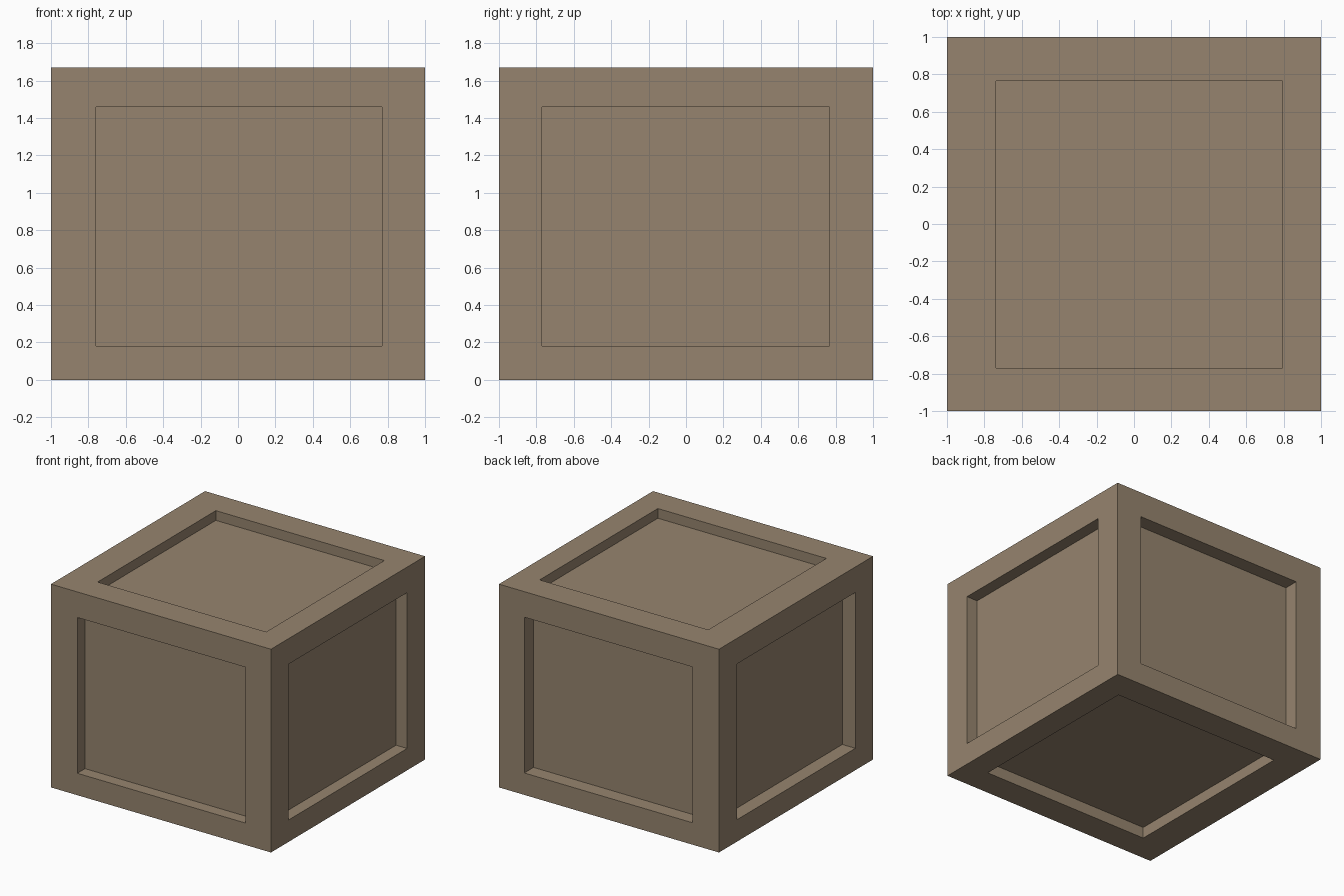
import bpy, bmesh
from mathutils import Vector

if "Cube" in bpy.data.objects:
    bpy.data.objects.remove(bpy.data.objects["Cube"])

H = 1.67
LO, HI = Vector((-1, -1, 0)), Vector((1, 1, H))

# Recess limits (lo, hi) on each face, and recess depth, by axis and side
side_box = (Vector((-0.76, -0.77, 0.18)), Vector((0.77, 0.767, 1.46)))
lid_box = (Vector((-0.737, -0.77, 0)), Vector((0.795, 0.765, H)))
depths = {(0, 1): 0.10, (0, -1): 0.118, (1, -1): 0.10,
          (1, 1): 0.12, (2, 1): 0.08, (2, -1): 0.092}

wood = bpy.data.materials.new("tan_wood")
wood.diffuse_color = (0.305, 0.231, 0.156, 1)
wood.use_nodes = True
wood.node_tree.nodes["Principled BSDF"].inputs["Base Color"].default_value = wood.diffuse_color

# Solid box
bm = bmesh.new()
bmesh.ops.create_cube(bm, size=2)
for v in bm.verts:
    v.co.z = H if v.co.z > 0 else 0
bm.normal_update()

# Sink one rectangular panel into every face
for face in list(bm.faces):
    n = face.normal.copy()
    axis = max(range(3), key=lambda i: abs(n[i]))
    side = 1 if n[axis] > 0 else -1
    lo, hi = lid_box if axis == 2 else side_box
    # Frame border
    bmesh.ops.inset_individual(bm, faces=[face], thickness=0.2)
    mid = face.calc_center_median()
    for v in face.verts:
        for i in range(3):
            if i != axis:
                v.co[i] = hi[i] if v.co[i] > mid[i] else lo[i]
    # Recess walls and floor
    floor = bmesh.ops.extrude_discrete_faces(bm, faces=[face])["faces"][0]
    for v in floor.verts:
        v.co -= n * depths[(axis, side)]

bmesh.ops.recalc_face_normals(bm, faces=bm.faces)
mesh = bpy.data.meshes.new("panelled_crate")
bm.to_mesh(mesh)
bm.free()
mesh.materials.append(wood)
crate = bpy.data.objects.new("panelled_crate", mesh)
bpy.context.collection.objects.link(crate)
